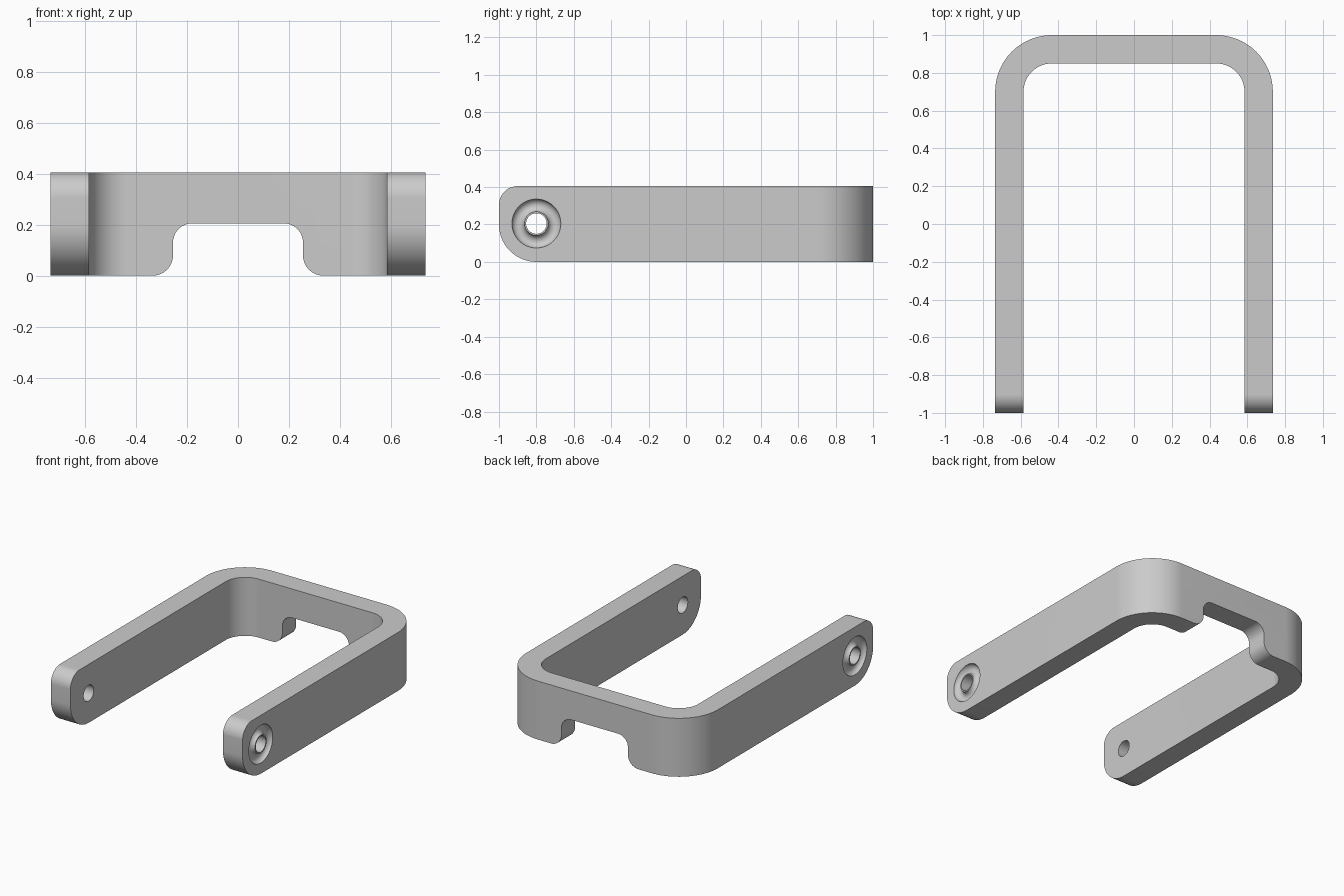
import bpy, bmesh, math
from mathutils import Vector

if "Cube" in bpy.data.objects:
    bpy.data.objects.remove(bpy.data.objects["Cube"])

HALF_W, THICK, HEIGHT = 0.735, 0.15, 0.405
PIVOT_Y, PIVOT_Z = -0.8, 0.205

grey = bpy.data.materials.new("plain grey")
grey.use_nodes = True
colour = (0.6, 0.6, 0.6, 1)
grey.diffuse_color = colour
grey.node_tree.nodes["Principled BSDF"].inputs["Base Color"].default_value = colour


def rounded(corners, steps=20):
    """Outline with an arc at each (a, b, radius) corner."""
    out = []
    for i, (a, b, r) in enumerate(corners):
        p = Vector((a, b))
        if r == 0:
            out.append(p)
            continue
        u = (Vector(corners[i - 1][:2]) - p).normalized()
        v = (Vector(corners[(i + 1) % len(corners)][:2]) - p).normalized()
        centre = p + (u + v) * r  # right-angled corners
        for k in range(steps + 1):
            t = math.pi / 2 * k / steps
            out.append(centre - v * r * math.cos(t) - u * r * math.sin(t))
    return out


def prism(name, outline, place, direction):
    """Extrude a flat outline along a direction."""
    bm = bmesh.new()
    face = bm.faces.new([bm.verts.new(place(p.x, p.y)) for p in outline])
    extruded = bmesh.ops.extrude_face_region(bm, geom=[face])["geom"]
    moved = [g for g in extruded if isinstance(g, bmesh.types.BMVert)]
    bmesh.ops.translate(bm, verts=moved, vec=direction)
    bmesh.ops.recalc_face_normals(bm, faces=bm.faces)
    mesh = bpy.data.meshes.new(name)
    bm.to_mesh(mesh)
    bm.free()
    obj = bpy.data.objects.new(name, mesh)
    bpy.context.collection.objects.link(obj)
    obj.data.materials.append(grey)
    return obj


def combine(target, tool, operation):
    """Apply a boolean and discard the helper."""
    tool.hide_render = True
    mod = target.modifiers.new("cut", "BOOLEAN")
    mod.operation, mod.solver, mod.object = operation, "EXACT", tool
    bpy.ops.object.select_all(action="DESELECT")
    bpy.context.view_layer.objects.active = target
    target.select_set(True)
    bpy.ops.object.modifier_apply(modifier=mod.name)
    bpy.data.objects.remove(tool)


# U-shaped band seen from above
w, i = HALF_W, HALF_W - THICK
plan = rounded([(w, -1.2, 0), (w, 1, 0.3), (-w, 1, 0.3), (-w, -1.2, 0),
                (-i, -1.2, 0), (-i, 1 - THICK, 0.15), (i, 1 - THICK, 0.15), (i, -1.2, 0)])
bracket = prism("u_bracket", plan, lambda a, b: (a, b, -0.1), (0, 0, 0.7))

# Side silhouette: rounded arm tips, larger radius underneath
side = rounded([(-1, 0, 0.2), (1.2, 0, 0), (1.2, HEIGHT, 0), (-1, HEIGHT, 0.1)])
combine(bracket, prism("side_envelope", side, lambda a, b: (-1, a, b), (2, 0, 0)), "INTERSECT")

# Notch under the rear wall, with flared lower lips
notch = rounded([(0.4, -0.1, 0), (0.4, 0, 0), (0.255, 0, 0.08), (0.255, PIVOT_Z, 0.075),
                 (-0.255, PIVOT_Z, 0.075), (-0.255, 0, 0.08), (-0.4, 0, 0), (-0.4, -0.1, 0)])
combine(bracket, prism("notch_cutter", notch, lambda a, b: (a, 0.78, b), (0, 0.4, 0)), "DIFFERENCE")

# Pivot hole through both arms
bpy.ops.mesh.primitive_cylinder_add(vertices=48, radius=0.055, depth=2,
                                    location=(0, PIVOT_Y, PIVOT_Z), rotation=(0, math.pi / 2, 0))
combine(bracket, bpy.context.object, "DIFFERENCE")

# Round groove about each hole on the outer faces
for s in (-1, 1):
    bpy.ops.mesh.primitive_torus_add(major_segments=64, minor_segments=32, major_radius=0.097,
                                     minor_radius=0.034, location=(s * (w + 0.003), PIVOT_Y, PIVOT_Z),
                                     rotation=(0, math.pi / 2, 0))
    combine(bracket, bpy.context.object, "DIFFERENCE")

bracket.data.materials.clear()
bracket.data.materials.append(grey)
bpy.ops.object.shade_smooth_by_angle(angle=math.radians(30))
